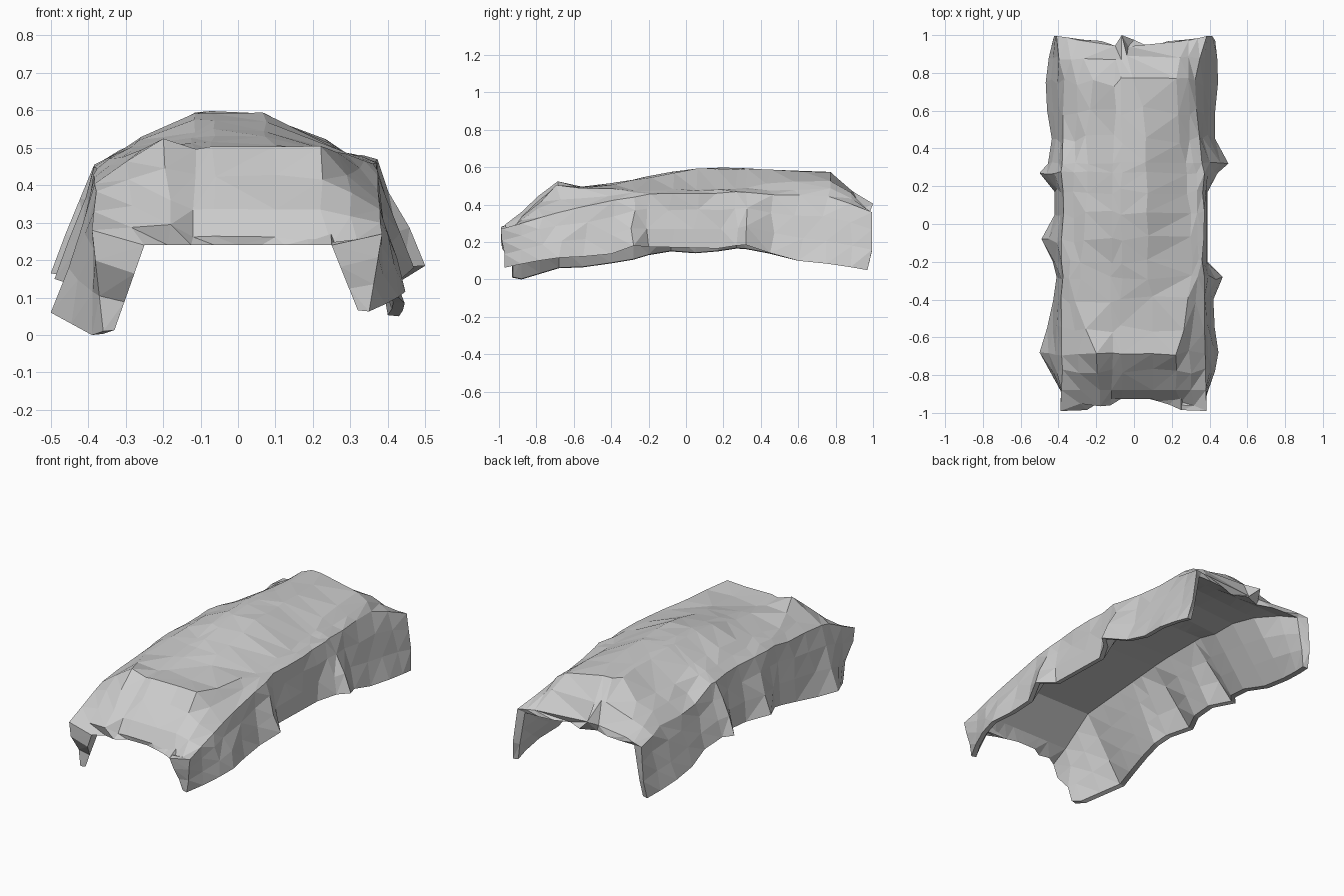
import bpy, bmesh, random

if "Cube" in bpy.data.objects:
    bpy.data.objects.remove(bpy.data.objects["Cube"])
random.seed(4)


def interp(table, y):
    """Piecewise-linear lookup; the first entry of each row is y."""
    if y <= table[0][0]:
        return table[0][1:]
    for a, b in zip(table, table[1:]):
        if y <= b[0]:
            t = (y - a[0]) / (b[0] - a[0])
            return tuple(p + (q - p) * t for p, q in zip(a[1:], b[1:]))
    return table[-1][1:]


def mix(a, b, t):
    return (a[0] + (b[0] - a[0]) * t, a[1] + (b[1] - a[1]) * t)


# top of the body: y, plateau left x, plateau right x, z
TOP = [(-.96, -.12, .10, .262), (-.88, -.12, .1, .335), (-.78, -.12, .1, .425),
       (-.68, -.12, .1, .50), (-.50, -.12, .1, .495), (-.28, -.12, .08, .525),
       (0, -.12, .065, .588), (.28, -.12, .065, .592), (.60, -.10, .05, .58),
       (.75, -.10, -.01, .575), (.88, -.10, -.03, .475), (.97, -.10, -.03, .375)]
# crease and shoulder of each side: y, crease x, crease z, shoulder x, shoulder z
LEFT = [(-.96, .18, .295, .39, .28), (-.88, .18, .36, .385, .33),
        (-.78, .19, .45, .385, .38), (-.68, .20, .525, .38, .40),
        (-.42, .31, .475, .385, .43), (0, .25, .525, .38, .46),
        (.30, .25, .52, .38, .455), (.47, .25, .465, .38, .375),
        (.75, .22, .48, .37, .375), (.88, .27, .43, .39, .37), (.97, .30, .37, .41, .35)]
RIGHT = [(-.96, .25, .242, .385, .27), (-.88, .22, .335, .38, .30),
         (-.78, .22, .42, .38, .34), (-.68, .22, .50, .375, .36),
         (-.50, .27, .485, .37, .40), (-.20, .31, .475, .365, .46),
         (.28, .28, .49, .37, .465), (.45, .25, .51, .34, .45),
         (.75, .23, .53, .33, .44), (.88, .24, .46, .35, .41), (.97, .29, .37, .385, .36)]
# hanging hems with pleats: y, distance from centre, z
HEM_L = [(-.96, .36, .01), (-.88, .39, 0), (-.68, .50, .06), (-.55, .46, .065),
         (-.30, .405, .10), (-.20, .43, .13), (-.08, .49, .15), (.05, .42, .14),
         (.17, .42, .15), (.27, .50, .165), (.36, .42, .16), (.60, .46, .10),
         (.80, .47, .08), (.97, .43, .05)]
HEM_R = [(-.96, .35, .063), (-.85, .41, .09), (-.70, .45, .115), (-.50, .42, .125),
         (-.37, .42, .14), (-.28, .47, .18), (-.20, .39, .175), (.20, .39, .165),
         (.25, .42, .18), (.32, .50, .185), (.42, .43, .15), (.60, .43, .10),
         (.80, .45, .08), (.97, .43, .05)]
# inside ceiling: y, half width, z
CEIL = [(-.96, .25, .24), (-.68, .24, .42), (0, .21, .45), (.70, .20, .44), (.97, .35, .34)]
STATIONS = [-.96, -.88, -.78, -.68, -.55, -.40, -.28, -.20, -.08, .05,
            .17, .27, .32, .45, .60, .75, .88, .97]


def side(hem, shape, sx, y):
    """Points from hem up over the shoulder to the crease."""
    hx, hz = interp(hem, y)
    xr, zr, xs, zs = interp(shape, y)
    h, s, r = (sx * hx, hz), (sx * xs, zs), (sx * xr, zr)
    return [h, mix(h, s, .35), mix(h, s, .7), s, mix(s, r, .5), r]


def outer_section(y):
    xa, xb, z = interp(TOP, y)
    lift = .03 if y > .9 else .002       # pinched fold at the back
    mid = [(xa, z), (-.065, z + lift), (xb, z)]
    return side(HEM_L, LEFT, -1, y) + mid + side(HEM_R, RIGHT, 1, y)[::-1]


def inner_section(y):
    xc, zc = interp(CEIL, y)
    lx, lz = interp(HEM_L, y)
    rx, rz = interp(HEM_R, y)
    hl, hr = (-lx + .03, lz + .003), (rx - .03, rz + .003)
    cl, cr = (-xc, zc - (.03 if .35 < y < .8 else 0)), (xc, zc)
    return ([mix(hl, cl, i / 3) for i in range(4)]
            + [mix(cl, cr, i / 8) for i in range(1, 8)]
            + [mix(cr, hr, i / 3) for i in range(4)])


# draped cover: outer cloth, inner lining and the edge between them
bm = bmesh.new()
outer, inner = [], []
last = len(STATIONS) - 1
for k, y in enumerate(STATIONS):
    o_row, i_row = [], []
    for j, ((x, z), (xi, zi)) in enumerate(zip(outer_section(y), inner_section(y))):
        yy = yi = y
        if k == 0:                       # front edge, corners forward
            yy = -.925 - .065 * min(1, abs(x) / .385) ** 3
            if j == 5:
                yy = -.965
            if j in (0, 1, 13, 14):
                yy = -.93 if j < 3 else -.97
            yi = yy + .005
        elif k == last:                  # back edge, corners and fold backward
            yy = .94 + .055 * min(1, abs(x) / .38) ** 2
            if j == 7:
                yy = 1.0
            if j in (0, 14):
                yy = .97
            yi = min(yy, .98) - .005
        elif k > 1 and 0 < j < 14:       # cloth wrinkles, milder where rows are close
            gap = min(y - STATIONS[k - 1], STATIONS[k + 1] - y)
            x += random.uniform(-.008, .008)
            z += random.uniform(-.006, .006)
            yy += random.uniform(-.18, .18) * gap
        o_row.append(bm.verts.new((x, yy, z)))
        i_row.append(bm.verts.new((xi, yi, zi)))
    outer.append(o_row)
    inner.append(i_row)


def strip(a, b):
    for p, q, r, s in zip(a, a[1:], b[1:], b):
        bm.faces.new((p, q, r, s))


for k in range(last):
    strip(outer[k], outer[k + 1])
    strip(inner[k + 1], inner[k])
for k in (0, last):
    strip(outer[k], inner[k])
for j in (0, -1):
    strip([r[j] for r in outer], [r[j] for r in inner])

bmesh.ops.recalc_face_normals(bm, faces=bm.faces)
bmesh.ops.triangulate(bm, faces=bm.faces, quad_method='SHORT_EDGE')
mesh = bpy.data.meshes.new("draped_car_cover")
bm.to_mesh(mesh)
bm.free()
cover = bpy.data.objects.new("draped_car_cover", mesh)
bpy.context.collection.objects.link(cover)
